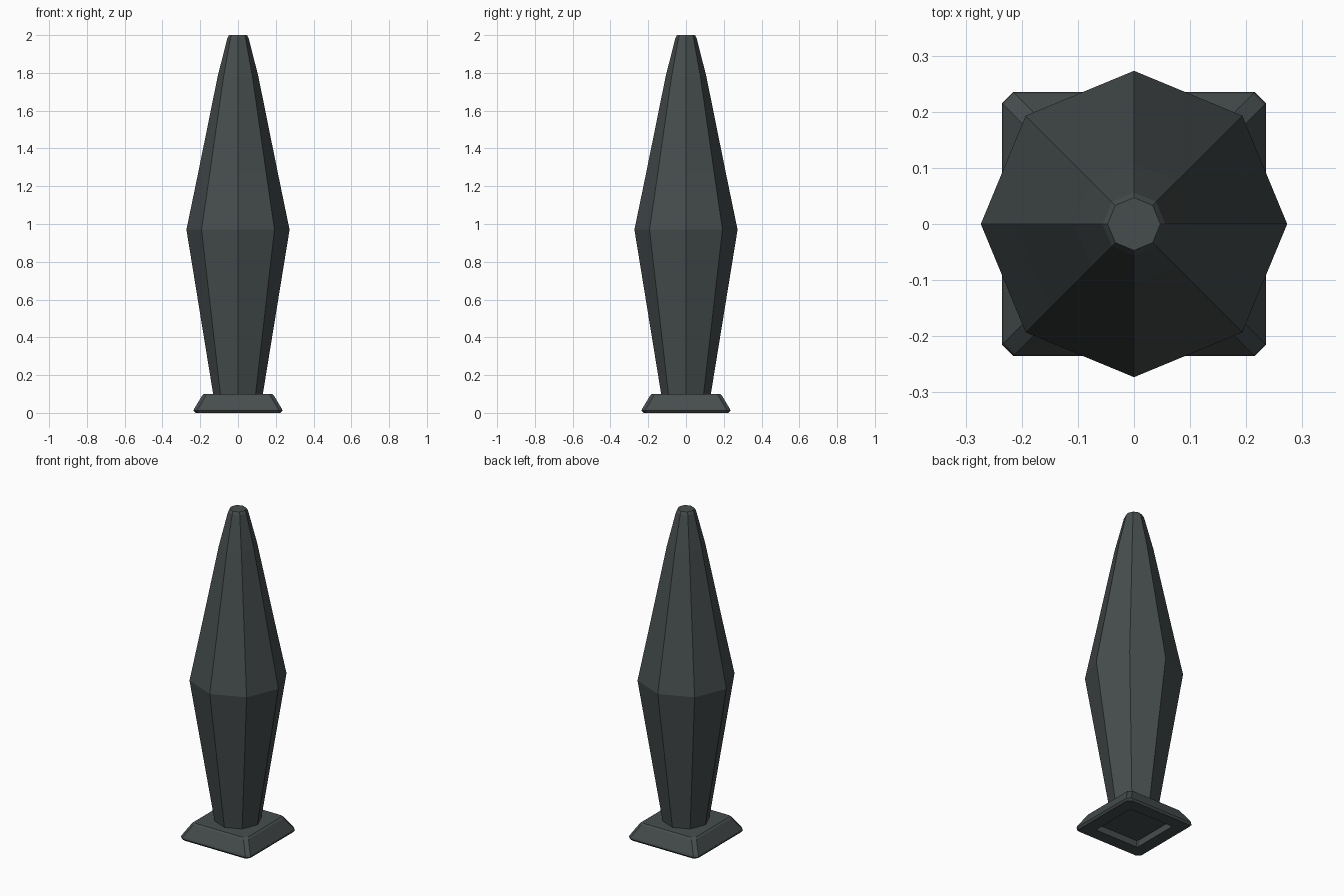
import bpy, bmesh, math

if "Cube" in bpy.data.objects:
    bpy.data.objects.remove(bpy.data.objects["Cube"])

stone = bpy.data.materials.new("dark_grey_stone")
stone.diffuse_color = (0.062, 0.074, 0.074, 1)
stone.use_nodes = True
stone.node_tree.nodes["Principled BSDF"].inputs["Base Color"].default_value = stone.diffuse_color


def octagon(r, z):
    return [(r * math.cos(i * math.pi / 4), r * math.sin(i * math.pi / 4), z) for i in range(8)]


def square(h, c, z):
    # Square with half width h and corners cut by c
    return [(h, -h + c, z), (h, h - c, z), (h - c, h, z), (-h + c, h, z),
            (-h, h - c, z), (-h, -h + c, z), (-h + c, -h, z), (h - c, -h, z)]


def loft(name, rings):
    # Skin a stack of eight-point rings and cap both ends
    bm = bmesh.new()
    loops = [[bm.verts.new(p) for p in ring] for ring in rings]
    for a, b in zip(loops, loops[1:]):
        for i in range(8):
            j = (i + 1) % 8
            bm.faces.new((a[i], a[j], b[j], b[i]))
    bm.faces.new(loops[0][::-1])
    bm.faces.new(loops[-1])
    bmesh.ops.recalc_face_normals(bm, faces=bm.faces)
    mesh = bpy.data.meshes.new(name)
    bm.to_mesh(mesh)
    bm.free()
    mesh.materials.append(stone)
    obj = bpy.data.objects.new(name, mesh)
    bpy.context.collection.objects.link(obj)
    return obj


# Eight-sided spindle, widest just below the middle
loft("spindle", [octagon(r, z) for r, z in
                 [(0.13, 0.09), (0.273, 0.97), (0.211, 1.27), (0.108, 1.78), (0.056, 1.985), (0.047, 2.0)]])

# Sloped square plinth with a shallow recess underneath
loft("plinth", [square(0.15, 0.005, 0.04), square(0.15, 0.005, 0.0),
                square(0.225, 0.02, 0.0), square(0.235, 0.02, 0.012),
                square(0.232, 0.02, 0.022), square(0.19, 0.02, 0.092), square(0.18, 0.02, 0.1)])
